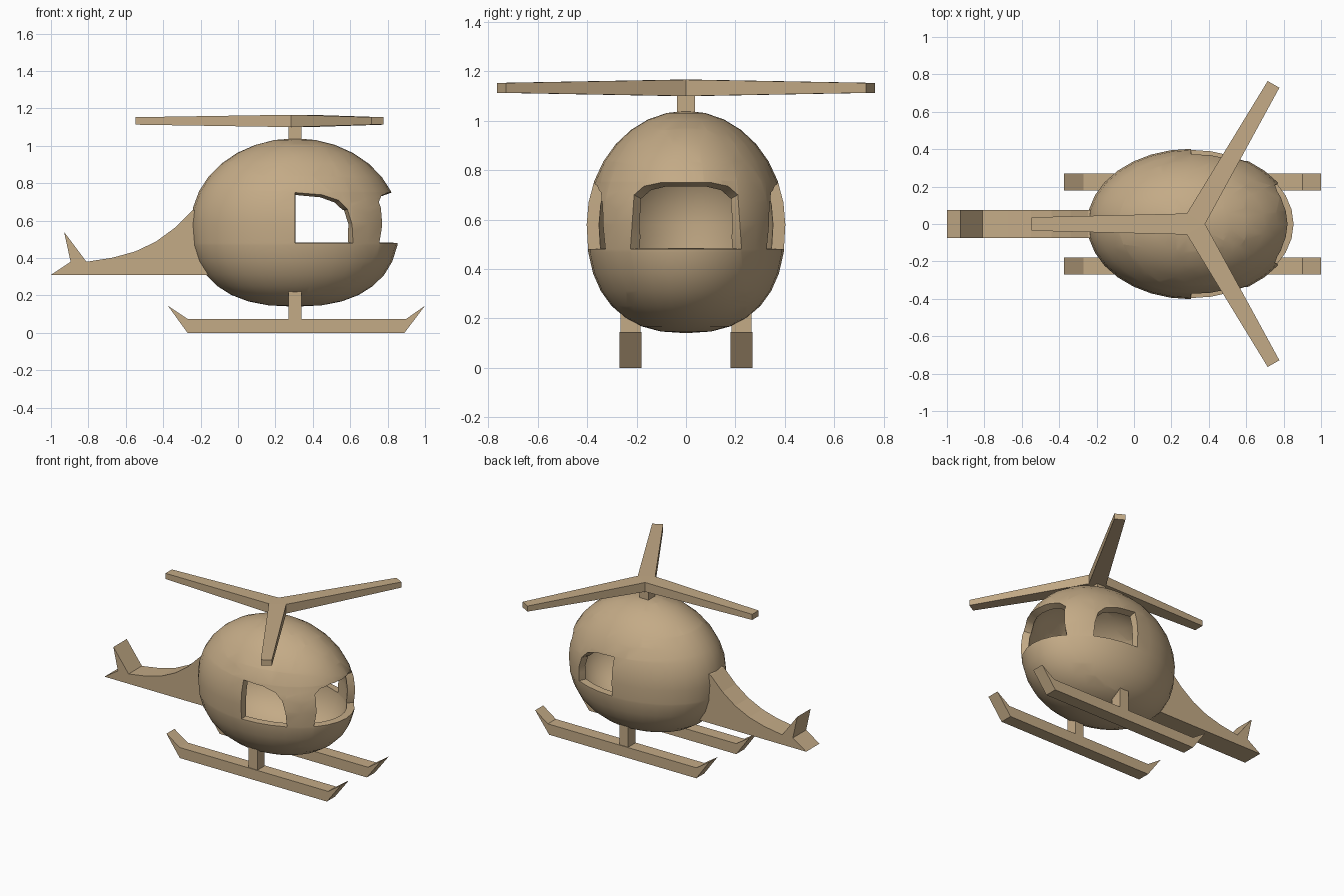
import bpy, bmesh, math
from mathutils import Vector

cube = bpy.data.objects.get("Cube")
if cube:
    bpy.data.objects.remove(cube, do_unlink=True)

TAN = (0.55, 0.405, 0.24, 1.0)
wood = bpy.data.materials.new("tan")
wood.use_nodes = True
wood.diffuse_color = TAN
wood.node_tree.nodes["Principled BSDF"].inputs["Base Color"].default_value = TAN
wood.node_tree.nodes["Principled BSDF"].inputs["Roughness"].default_value = 0.8


def finish(bm, name):
    bmesh.ops.recalc_face_normals(bm, faces=bm.faces)
    mesh = bpy.data.meshes.new(name)
    bm.to_mesh(mesh)
    bm.free()
    mesh.materials.append(wood)
    ob = bpy.data.objects.new(name, mesh)
    bpy.context.collection.objects.link(ob)
    return ob


def extrude_profile(name, points, y0, y1):
    """Side outline (x, z) extruded from y0 to y1."""
    bm = bmesh.new()
    face = bm.faces.new([bm.verts.new((x, y0, z)) for x, z in points])
    ext = bmesh.ops.extrude_face_region(bm, geom=[face])
    moved = [g for g in ext["geom"] if isinstance(g, bmesh.types.BMVert)]
    bmesh.ops.translate(bm, verts=moved, vec=(0, y1 - y0, 0))
    return finish(bm, name)


def box(name, x0, x1, y0, y1, z0, z1):
    return extrude_profile(name, [(x0, z0), (x1, z0), (x1, z1), (x0, z1)], y0, y1)


def cut_window(bm, outline, look, axis):
    """Cut a convex outline (axis, z) out of the half of the shell facing look."""
    faces = [f for f in bm.faces
             if (f.calc_center_median() - CENTER).dot(look) > 0]
    pts = [axis * u + Vector((0, 0, v)) for u, v in outline]
    middle = sum(pts, Vector()) / len(pts)
    for a, b in zip(pts, pts[1:] + pts[:1]):
        out = (b - a).cross(look).normalized()
        if out.dot(middle - a) > 0:
            out.negate()
        geom = set(faces)
        for f in faces:
            geom.update(f.edges, f.verts)
        cut = bmesh.ops.bisect_plane(bm, geom=list(geom), dist=1e-4,
                                     plane_co=a, plane_no=out)
        faces = [f for f in cut["geom"] if isinstance(f, bmesh.types.BMFace)
                 and (f.calc_center_median() - a).dot(out) < 0]
    bmesh.ops.delete(bm, geom=faces, context="FACES")


# Cabin: egg-like hollow shell, fuller below the middle
CENTER = Vector((0.305, 0, 0.58))
bm = bmesh.new()
bmesh.ops.create_uvsphere(bm, u_segments=32, v_segments=16, radius=1)
for v in bm.verts:
    if v.co.z < -1e-4:
        r = math.hypot(v.co.x, v.co.y)
        power = 2 / 2.4
        if r > 1e-5:
            v.co.x *= r ** power / r
            v.co.y *= r ** power / r
        v.co.z = -(-v.co.z) ** power
    height = 0.46 if v.co.z > 0 else 0.44
    v.co = CENTER + Vector((v.co.x * 0.556, v.co.y * 0.402, v.co.z * height))

X, Y = Vector((1, 0, 0)), Vector((0, 1, 0))
side_window = [(0.305, 0.48), (0.615, 0.48), (0.61, 0.58), (0.585, 0.66),
               (0.535, 0.71), (0.45, 0.738), (0.305, 0.75)]
half_front = [(0.225, 0.48), (0.21, 0.7), (0.17, 0.735), (0.1, 0.75)]
front_window = half_front + [(-y, z) for y, z in reversed(half_front)]
cut_window(bm, side_window, Y, X)
cut_window(bm, side_window, -Y, X)
cut_window(bm, front_window, X, Y)
cabin = finish(bm, "cabin_shell")
wall = cabin.modifiers.new("wall", "SOLIDIFY")
wall.thickness = 0.05
wall.offset = -1
bpy.ops.object.select_all(action="DESELECT")
bpy.context.view_layer.objects.active = cabin
cabin.select_set(True)
bpy.ops.object.modifier_apply(modifier="wall")
bpy.ops.object.shade_smooth_by_angle(angle=math.radians(35))

# Tail boom with upright fin
extrude_profile("tail_boom", [
    (-1, 0.31), (-0.15, 0.31), (-0.21, 0.5), (-0.225, 0.66), (-0.245, 0.655),
    (-0.34, 0.56), (-0.44, 0.487), (-0.55, 0.435), (-0.67, 0.402),
    (-0.81, 0.38), (-0.93, 0.54), (-0.895, 0.38)], -0.075, 0.075)

# Landing skids and struts
skid = [(-0.375, 0.145), (-0.27, 0), (0.89, 0), (1, 0.145), (0.9, 0.075), (-0.27, 0.075)]
for side, s in (("left", 1), ("right", -1)):
    extrude_profile(side + "_skid", skid, s * 0.18, s * 0.27)
    box(side + "_strut", 0.27, 0.34, s * 0.185, s * 0.265, 0.06, 0.25)

# Rotor mast
box("rotor_mast", 0.27, 0.34, -0.036, 0.036, 1.01, 1.12)

# Three tapered rotor blades joined at the hub
bm = bmesh.new()
HUB = Vector((0.315, 0, 1.133))


def polar(angle, along, across, z):
    c, s = math.cos(angle), math.sin(angle)
    return bm.verts.new(HUB + Vector((along * c - across * s, along * s + across * c, z)))


for k in range(3):
    a = math.pi + k * math.tau / 3
    rings = []
    for sign in (1, -1):
        hub = polar(a, 0, 0, sign * 0.033)
        r0, r1 = (polar(a, 0.0325, w, sign * 0.033) for w in (-0.0563, 0.0563))
        t0, t1 = (polar(a, 0.862, w, sign * 0.02) for w in (-0.036, 0.036))
        bm.faces.new((hub, r0, r1))
        bm.faces.new((r0, t0, t1, r1))
        rings.append((r0, t0, t1, r1))
    for i in range(3):
        bm.faces.new((rings[0][i], rings[0][i + 1], rings[1][i + 1], rings[1][i]))
bmesh.ops.remove_doubles(bm, verts=bm.verts, dist=1e-4)
finish(bm, "rotor_blades")
